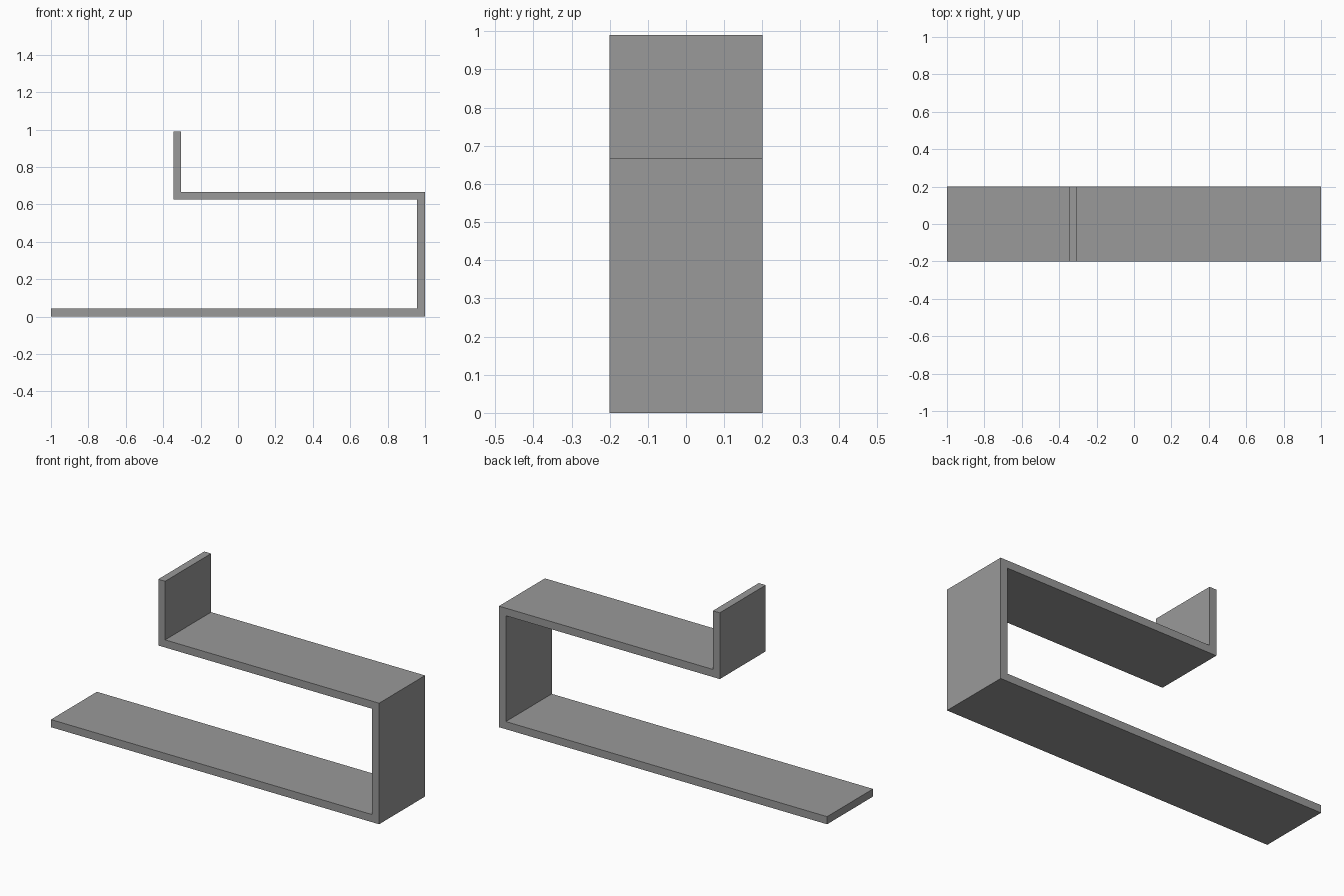
import bpy
import bmesh

cube = bpy.data.objects.get("Cube")
if cube:
    bpy.data.objects.remove(cube, do_unlink=True)

# Plain grey for the whole piece
grey = bpy.data.materials.new("grey")
grey.use_nodes = True
colour = (0.32, 0.32, 0.32, 1)
grey.diffuse_color = colour
grey.node_tree.nodes["Principled BSDF"].inputs["Base Color"].default_value = colour

# Main dimensions
thick = 0.042
half_depth = 0.2
half_width = 1.0
shelf_top = 0.667
lip_top = 0.99
lip_x = -0.346

# Folded profile: base, upright, shelf and end lip
profile = [
    (-half_width, 0),
    (half_width, 0),
    (half_width, shelf_top),
    (lip_x + thick, shelf_top),
    (lip_x + thick, lip_top),
    (lip_x, lip_top),
    (lip_x, shelf_top - thick),
    (half_width - thick, shelf_top - thick),
    (half_width - thick, thick),
    (-half_width, thick),
]

# Extrude the profile from front to back
bm = bmesh.new()
front = bm.faces.new([bm.verts.new((x, -half_depth, z)) for x, z in profile])
back = bmesh.ops.extrude_face_region(bm, geom=[front], use_keep_orig=True)
moved = [v for v in back["geom"] if isinstance(v, bmesh.types.BMVert)]
bmesh.ops.translate(bm, verts=moved, vec=(0, 2 * half_depth, 0))
bmesh.ops.recalc_face_normals(bm, faces=bm.faces)

mesh = bpy.data.meshes.new("folded_shelf")
bm.to_mesh(mesh)
bm.free()
mesh.materials.append(grey)
shelf = bpy.data.objects.new("folded_shelf", mesh)
bpy.context.collection.objects.link(shelf)
